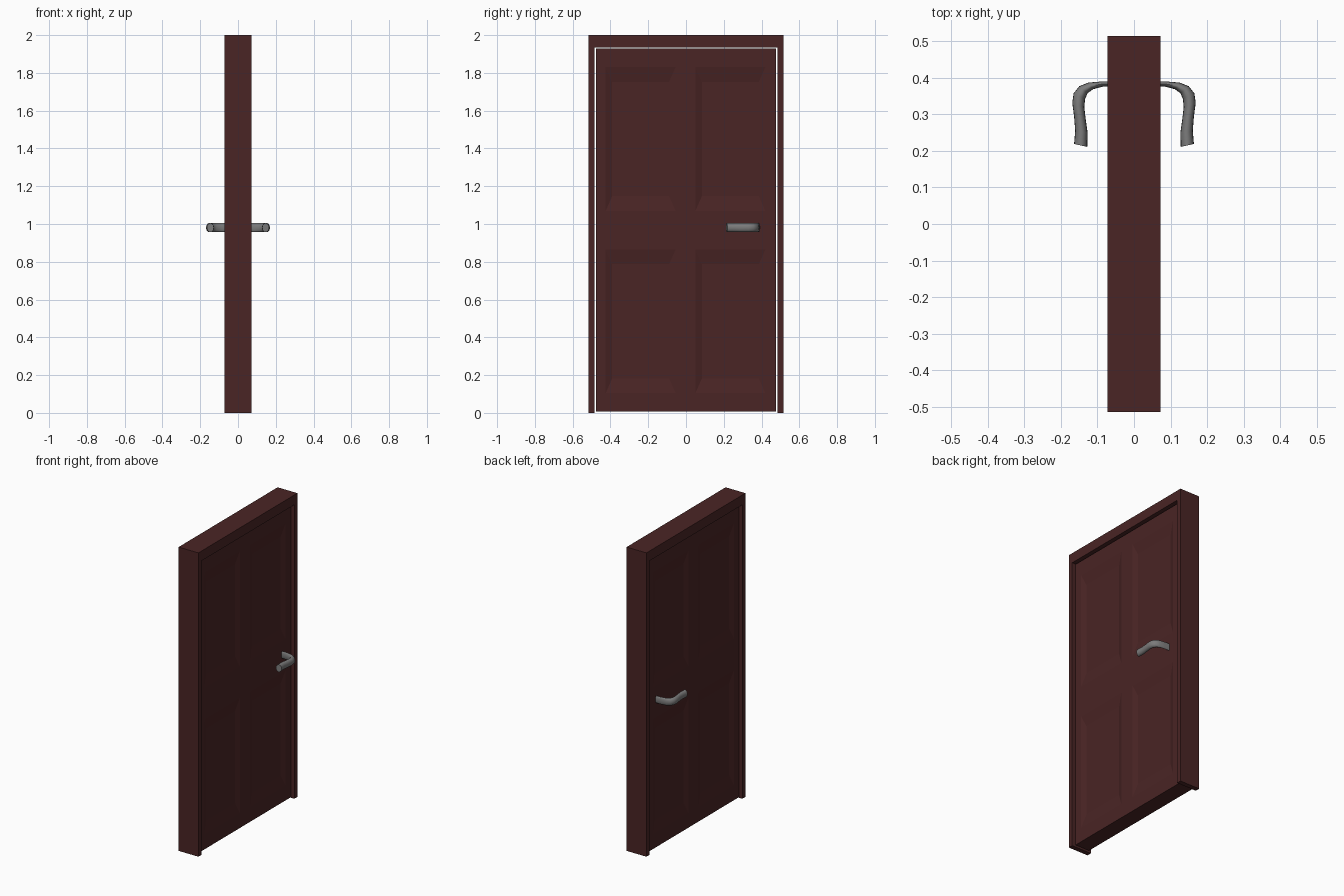
import bpy, bmesh, math
from mathutils import Vector

cube = bpy.data.objects.get("Cube")
if cube:
    bpy.data.objects.remove(cube, do_unlink=True)


def material(name, rgb, roughness, metallic=0.0):
    mat = bpy.data.materials.new(name)
    mat.use_nodes = True
    mat.diffuse_color = (*rgb, 1)
    bsdf = next(n for n in mat.node_tree.nodes if n.type == 'BSDF_PRINCIPLED')
    bsdf.inputs["Base Color"].default_value = (*rgb, 1)
    bsdf.inputs["Roughness"].default_value = roughness
    bsdf.inputs["Metallic"].default_value = metallic
    return mat


wood = material("dark red wood", (0.068, 0.018, 0.018), 0.6)
metal = material("grey metal", (0.2, 0.2, 0.2), 0.5)


def finish(bm, name, mat):
    bmesh.ops.recalc_face_normals(bm, faces=bm.faces[:])
    mesh = bpy.data.meshes.new(name)
    bm.to_mesh(mesh)
    bm.free()
    mesh.materials.append(mat)
    obj = bpy.data.objects.new(name, mesh)
    bpy.context.collection.objects.link(obj)
    return obj


# Frame: an open-bottomed surround pushed through the wall depth
DEPTH, OUTER, INNER, HEAD = 0.072, 0.515, 0.484, 1.935
bm = bmesh.new()
outline = [(-OUTER, 0), (-OUTER, 2), (OUTER, 2), (OUTER, 0),
           (INNER, 0), (INNER, HEAD), (-INNER, HEAD), (-INNER, 0)]
face = bm.faces.new([bm.verts.new((-DEPTH, y, z)) for y, z in outline])
new = bmesh.ops.extrude_face_region(bm, geom=[face])["geom"]
bmesh.ops.translate(bm, vec=(2 * DEPTH, 0, 0),
                    verts=[v for v in new if isinstance(v, bmesh.types.BMVert)])
finish(bm, "door_frame", wood)

# Door leaf: a grid of rails and stiles with four sunken, bevelled panels a side
ys = [-0.477, -0.425, -0.055, 0.05, 0.42, 0.477]
zs = [0.008, 0.105, 0.864, 1.07, 1.83, 1.928]
LEAF, SINK, SLOPE_Y, SLOPE_Z = 0.052, 0.012, 0.034, 0.077
bm = bmesh.new()
for side in (-1, 1):
    grid = [[bm.verts.new((side * LEAF, y, z)) for z in zs] for y in ys]
    for i in range(len(ys) - 1):
        for j in range(len(zs) - 1):
            rim = [grid[i][j], grid[i + 1][j], grid[i + 1][j + 1], grid[i][j + 1]]
            if i % 2 and j % 2:
                low_y, high_y = ys[i] + SLOPE_Y, ys[i + 1] - SLOPE_Y
                low_z, high_z = zs[j] + SLOPE_Z, zs[j + 1] - SLOPE_Z
                floor = [bm.verts.new((side * (LEAF - SINK), y, z)) for y, z in
                         ((low_y, low_z), (high_y, low_z), (high_y, high_z), (low_y, high_z))]
                bm.faces.new(floor)
                for k in range(4):
                    n = (k + 1) % 4
                    bm.faces.new((rim[k], rim[n], floor[n], floor[k]))
            else:
                bm.faces.new(rim)
bmesh.ops.bridge_loops(bm, edges=[e for e in bm.edges if e.is_boundary])
finish(bm, "door_leaf", wood)


# Handles: an oval tube swept between an outer and an inner outline
outer = [(0.045, 0.391), (0.09, 0.390), (0.125, 0.387), (0.15, 0.377), (0.165, 0.358),
         (0.169, 0.332), (0.164, 0.295), (0.161, 0.255), (0.164, 0.219)]
inner = [(0.045, 0.378), (0.085, 0.376), (0.112, 0.369), (0.127, 0.358), (0.134, 0.342),
         (0.136, 0.320), (0.132, 0.285), (0.127, 0.250), (0.128, 0.211)]
SIDES, MID_Z, HALF_Z = 16, 0.981, 0.024


def handle(name, side):
    bm = bmesh.new()
    rings = []
    for a, b in zip(outer, inner):
        a, b = Vector((side * a[0], a[1], MID_Z)), Vector((side * b[0], b[1], MID_Z))
        ring = []
        for k in range(SIDES):
            t = math.tau * k / SIDES
            ring.append(bm.verts.new((a + b) / 2 + (a - b) / 2 * math.cos(t)
                                     + Vector((0, 0, HALF_Z * math.sin(t)))))
        rings.append(ring)
    for r, s in zip(rings, rings[1:]):
        for k in range(SIDES):
            n = (k + 1) % SIDES
            bm.faces.new((r[k], r[n], s[n], s[k]))
    bm.faces.new(rings[0])
    bm.faces.new(rings[-1])
    obj = finish(bm, name, metal)
    bpy.ops.object.select_all(action='DESELECT')
    obj.select_set(True)
    bpy.context.view_layer.objects.active = obj
    bpy.ops.object.shade_smooth_by_angle(angle=math.radians(50))


handle("left_handle", 1)
handle("right_handle", -1)
